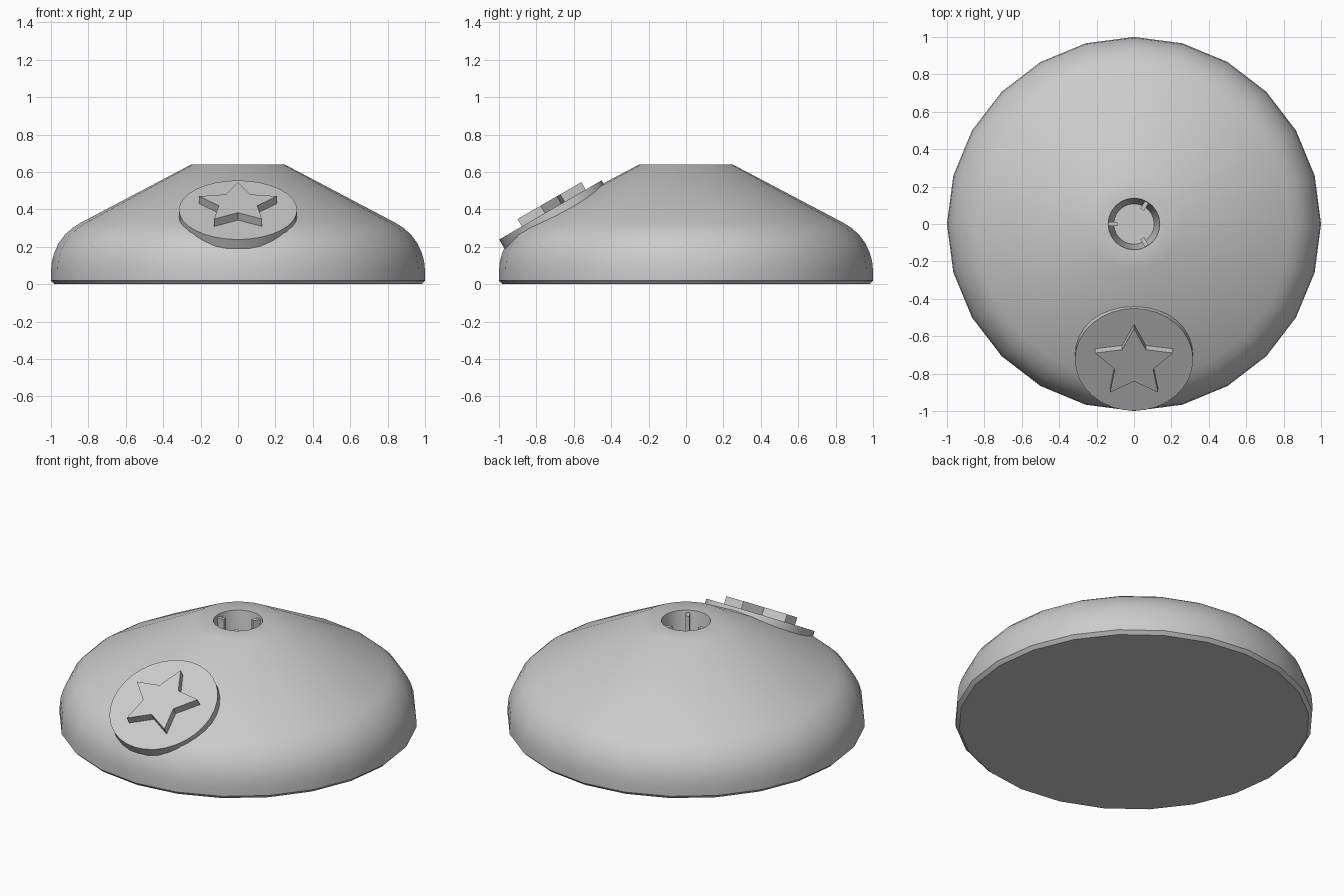
import bpy
import bmesh
from math import sin, cos, pi, radians
from mathutils import Matrix, Vector

if "Cube" in bpy.data.objects:
    bpy.data.objects.remove(bpy.data.objects["Cube"], do_unlink=True)

grey = bpy.data.materials.new("light grey")
grey.use_nodes = True
COLOUR = (0.6, 0.6, 0.6, 1)
grey.diffuse_color = COLOUR
grey.node_tree.nodes["Principled BSDF"].inputs["Base Color"].default_value = COLOUR


def finish(name, bm, angle=None):
    bmesh.ops.recalc_face_normals(bm, faces=bm.faces)
    mesh = bpy.data.meshes.new(name)
    bm.to_mesh(mesh)
    bm.free()
    mesh.materials.append(grey)
    obj = bpy.data.objects.new(name, mesh)
    bpy.context.collection.objects.link(obj)
    if angle:
        bpy.ops.object.select_all(action="DESELECT")
        obj.select_set(True)
        bpy.context.view_layer.objects.active = obj
        bpy.ops.object.shade_smooth_by_angle(angle=radians(angle))
    return obj


def lathe(name, profile, steps, angle):
    """Turn a profile of (radius, height) around the z axis."""
    bm = bmesh.new()
    verts = [bm.verts.new((r, 0, z)) for r, z in profile]
    edges = [bm.edges.new(pair) for pair in zip(verts, verts[1:])]
    bmesh.ops.spin(bm, geom=verts + edges, cent=(0, 0, 0), axis=(0, 0, 1),
                   angle=2 * pi, steps=steps, use_merge=True)
    bmesh.ops.remove_doubles(bm, verts=bm.verts, dist=0.0005)
    return finish(name, bm, angle)


def prism(name, points, low, high, matrix, angle=None):
    """Extrude a flat outline and place it with a matrix."""
    bm = bmesh.new()
    face = bm.faces.new([bm.verts.new((x, y, low)) for x, y in points])
    top = bmesh.ops.extrude_face_region(bm, geom=[face])["geom"]
    moved = [v for v in top if isinstance(v, bmesh.types.BMVert)]
    bmesh.ops.translate(bm, verts=moved, vec=(0, 0, high - low))
    bmesh.ops.transform(bm, matrix=matrix, verts=bm.verts)
    return finish(name, bm, angle)


# Domed base: chamfered foot, rounded shoulder, cone, flat rim and tapered socket
shoulder = [(0.71 + 0.29 * cos(a), 0.07 + 0.29 * sin(a))
            for a in (radians(63) * i / 6 for i in range(7))]
profile = [(0, 0), (0.98, 0), (1, 0.02)] + shoulder
profile += [(0.25, 0.64), (0.138, 0.64), (0.108, 0.4), (0, 0.4)]
lathe("domed_base", profile, 24, 35)

# Three locating ribs inside the socket
rib = [(0.088, -0.011), (0.145, -0.011), (0.145, 0.011), (0.088, 0.011)]
for i, turn in enumerate((60, 180, 300)):
    prism(f"socket_rib_{i + 1}", rib, 0.39, 0.625, Matrix.Rotation(radians(turn), 4, "Z"))

# Round badge with a raised star, leaning back on the front slope
slope = Matrix.Translation(Vector((0, -0.725, 0.397))) @ Matrix.Rotation(radians(30), 4, "X")
disc = [(0.316 * sin(2 * pi * i / 32), 0.316 * cos(2 * pi * i / 32)) for i in range(32)]
prism("badge_disc", disc, -0.1, 0, slope, 30)

star = []
for i in range(10):
    r = 0.108 if i % 2 else 0.218
    star.append((r * sin(pi * i / 5), r * cos(pi * i / 5)))
prism("badge_star", star, -0.01, 0.046, slope)
